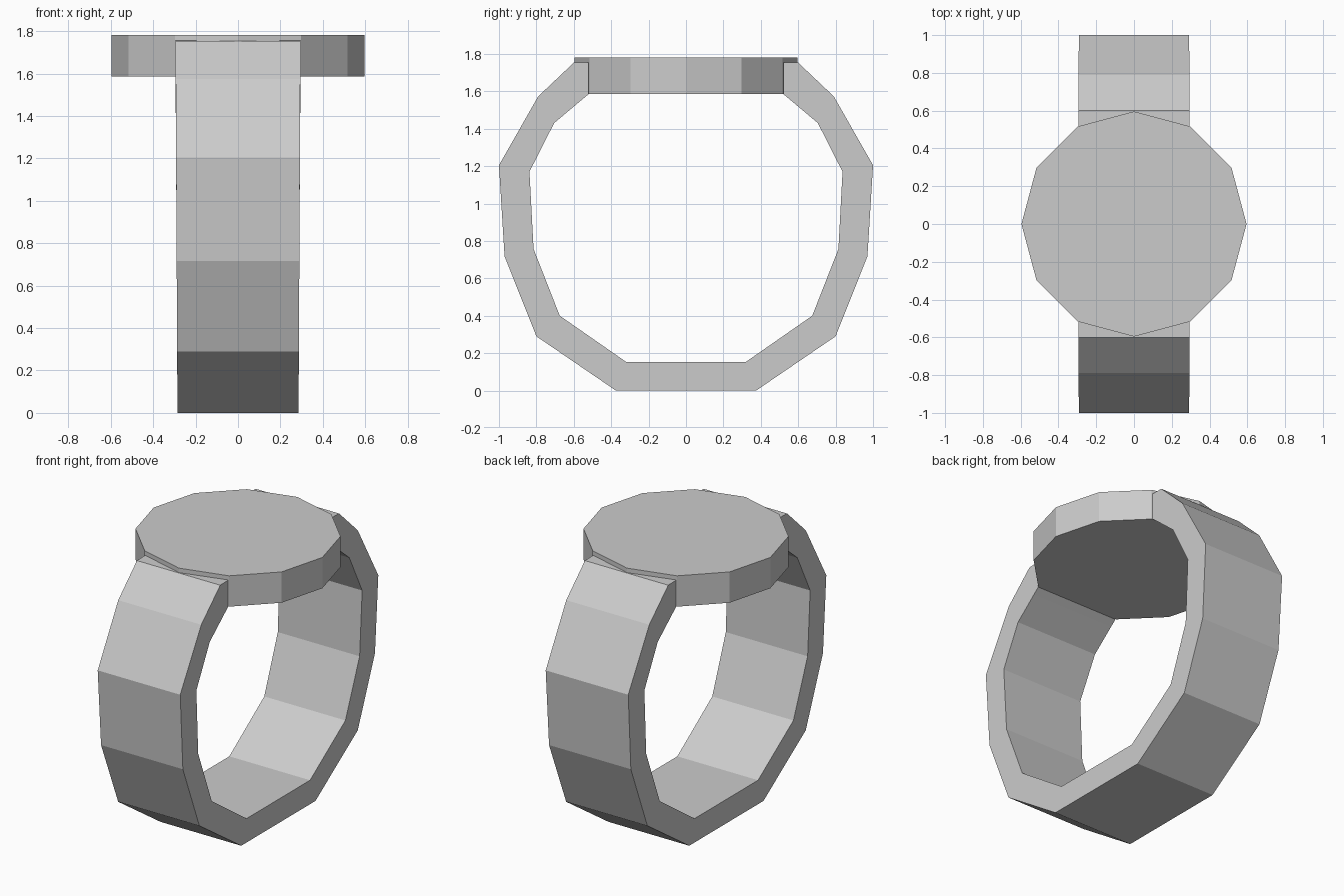
import bpy, bmesh

if "Cube" in bpy.data.objects:
    bpy.data.objects.remove(bpy.data.objects["Cube"])

# Watch case: twelve-sided disc
bpy.ops.mesh.primitive_cylinder_add(vertices=12, radius=0.596, depth=0.197,
                                    location=(0, 0, 1.6835))
bpy.context.object.name = "watch_case"

# Strap: (outer y, outer z, inner y, inner z) from the case down to the bottom
half = [
    (0.52, 1.755, 0.52, 1.585),
    (0.60, 1.753, 0.56, 1.552),
    (0.79, 1.573, 0.705, 1.43),
    (1.0, 1.205, 0.837, 1.17),
    (0.97, 0.717, 0.815, 0.757),
    (0.80, 0.29, 0.675, 0.40),
    (0.375, 0.0, 0.32, 0.153),
]
path = half + [(-a, b, -c, d) for a, b, c, d in reversed(half)]


def half_width(z):
    return 0.285 + 0.01 * z / 1.75


bm = bmesh.new()
rings = []
for oy, oz, iy, iz in path:
    w = half_width((oz + iz) / 2)
    rings.append([bm.verts.new(p) for p in
                  ((-w, oy, oz), (w, oy, oz), (w, iy, iz), (-w, iy, iz))])
for a, b in zip(rings, rings[1:]):
    for i in range(4):
        j = (i + 1) % 4
        bm.faces.new((a[i], a[j], b[j], b[i]))
bm.faces.new(rings[0])
bm.faces.new(rings[-1])
bmesh.ops.recalc_face_normals(bm, faces=bm.faces)
mesh = bpy.data.meshes.new("strap")
bm.to_mesh(mesh)
bm.free()
bpy.context.collection.objects.link(bpy.data.objects.new("strap", mesh))
